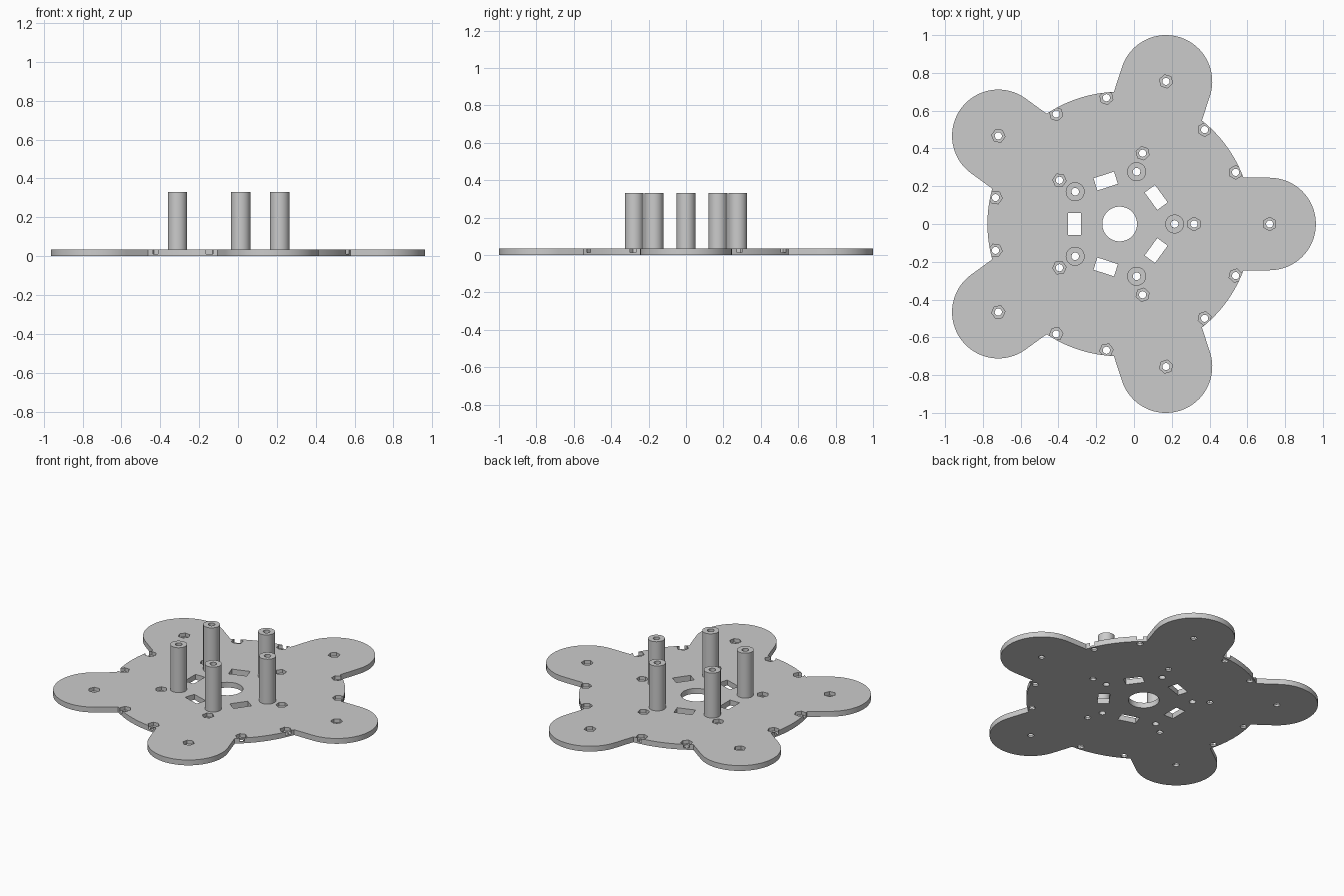
import bpy, bmesh
from math import asin, cos, sin, pi, radians
from mathutils import Matrix, Vector

if "Cube" in bpy.data.objects:
    bpy.data.objects.remove(bpy.data.objects["Cube"], do_unlink=True)

CENTRE = Vector((-0.076, 0, 0))
THICK, TOP = 0.035, 0.33
DISC_R, LOBE_R, LOBE_D = 0.70, 0.245, 0.794
POST_D, POST_R, BORE_R = 0.291, 0.05, 0.02
STEP = 2 * pi / 5

grey = bpy.data.materials.new("light_grey")
grey.use_nodes = True
colour = (0.6, 0.6, 0.6, 1)
grey.diffuse_color = colour
grey.node_tree.nodes["Principled BSDF"].inputs["Base Color"].default_value = colour


def polar(r, a, z=0):
    return Vector((r * cos(a), r * sin(a), z))


def make_object(name, bm):
    bmesh.ops.recalc_face_normals(bm, faces=bm.faces)
    mesh = bpy.data.meshes.new(name)
    bm.to_mesh(mesh)
    bm.free()
    mesh.materials.append(grey)
    obj = bpy.data.objects.new(name, mesh)
    obj.location = CENTRE
    bpy.context.collection.objects.link(obj)
    return obj


def add_prism(bm, outline, z0, z1):
    low = [bm.verts.new((p.x, p.y, z0)) for p in outline]
    high = [bm.verts.new((p.x, p.y, z1)) for p in outline]
    bm.faces.new(low[::-1])
    bm.faces.new(high)
    for i in range(len(low)):
        j = (i + 1) % len(low)
        bm.faces.new((low[i], low[j], high[j], high[i]))


def ring(centre, r, sides, turn=0):
    return [centre + polar(r, turn + 2 * pi * i / sides) for i in range(sides)]


def activate(obj):
    bpy.ops.object.select_all(action="DESELECT")
    obj.select_set(True)
    bpy.context.view_layer.objects.active = obj


def cut(target, bm):
    cutter = make_object("cutter", bm)
    cutter.hide_render = True
    mod = target.modifiers.new("cut", "BOOLEAN")
    mod.operation, mod.solver, mod.object = "DIFFERENCE", "EXACT", cutter
    activate(target)
    bpy.ops.object.modifier_apply(modifier=mod.name)
    bpy.data.objects.remove(cutter, do_unlink=True)


# Five-lobed plate outline: rounded arm, then an arc of the central disc
outline = []
gap = asin(LOBE_R / DISC_R)
for k in range(5):
    turn = Matrix.Rotation(k * STEP, 3, "Z")
    arm = [Vector((LOBE_D, 0, 0)) + polar(LOBE_R, -pi / 2 + pi * i / 32) for i in range(33)]
    rim = [polar(DISC_R, gap + (STEP - 2 * gap) * i / 12) for i in range(13)]
    outline += [turn @ p for p in arm + rim]
bm = bmesh.new()
add_prism(bm, outline, 0, THICK)
plate = make_object("base_plate", bm)

# Hex nut pockets, round through holes and rectangular slots
pockets, holes = bmesh.new(), bmesh.new()
add_prism(holes, ring(Vector(), 0.092, 48), -0.1, 0.1)
for k in range(5):
    a = k * STEP
    spots = [(LOBE_D, 0), (0.394, 0), (0.672, radians(24)), (0.672, radians(48))]
    for r, offset in spots:
        p = polar(r, a + offset)
        add_prism(pockets, ring(p, 0.036, 6, a + pi / 2), 0.012, 0.1)
        add_prism(holes, ring(p, 0.019, 20), -0.1, 0.1)
    add_prism(holes, ring(polar(POST_D, a), BORE_R, 20), -0.1, 0.1)
    turn = Matrix.Rotation(a + STEP / 2, 3, "Z")
    slot = [turn @ Vector((0.239 + 0.034 * sx, 0.057 * sy, 0))
            for sx, sy in ((-1, -1), (1, -1), (1, 1), (-1, 1))]
    add_prism(holes, slot, -0.1, 0.1)
cut(plate, pockets)
cut(plate, holes)

# Hollow standoff posts
parts = [plate]
for k in range(5):
    p = polar(POST_D, k * STEP)
    bm = bmesh.new()
    loops = []
    for r, z, n in ((POST_R, THICK, 40), (POST_R, TOP, 40), (BORE_R, TOP, 40), (BORE_R, THICK, 40)):
        loops.append([bm.verts.new(v + Vector((0, 0, z))) for v in ring(p, r, n)])
    for a, b in zip(loops, loops[1:] + loops[:1]):
        for i in range(40):
            j = (i + 1) % 40
            bm.faces.new((a[i], a[j], b[j], b[i]))
    parts.append(make_object(f"standoff_post_{k + 1}", bm))

for obj in parts:
    activate(obj)
    bpy.ops.object.shade_smooth_by_angle(angle=radians(30))
